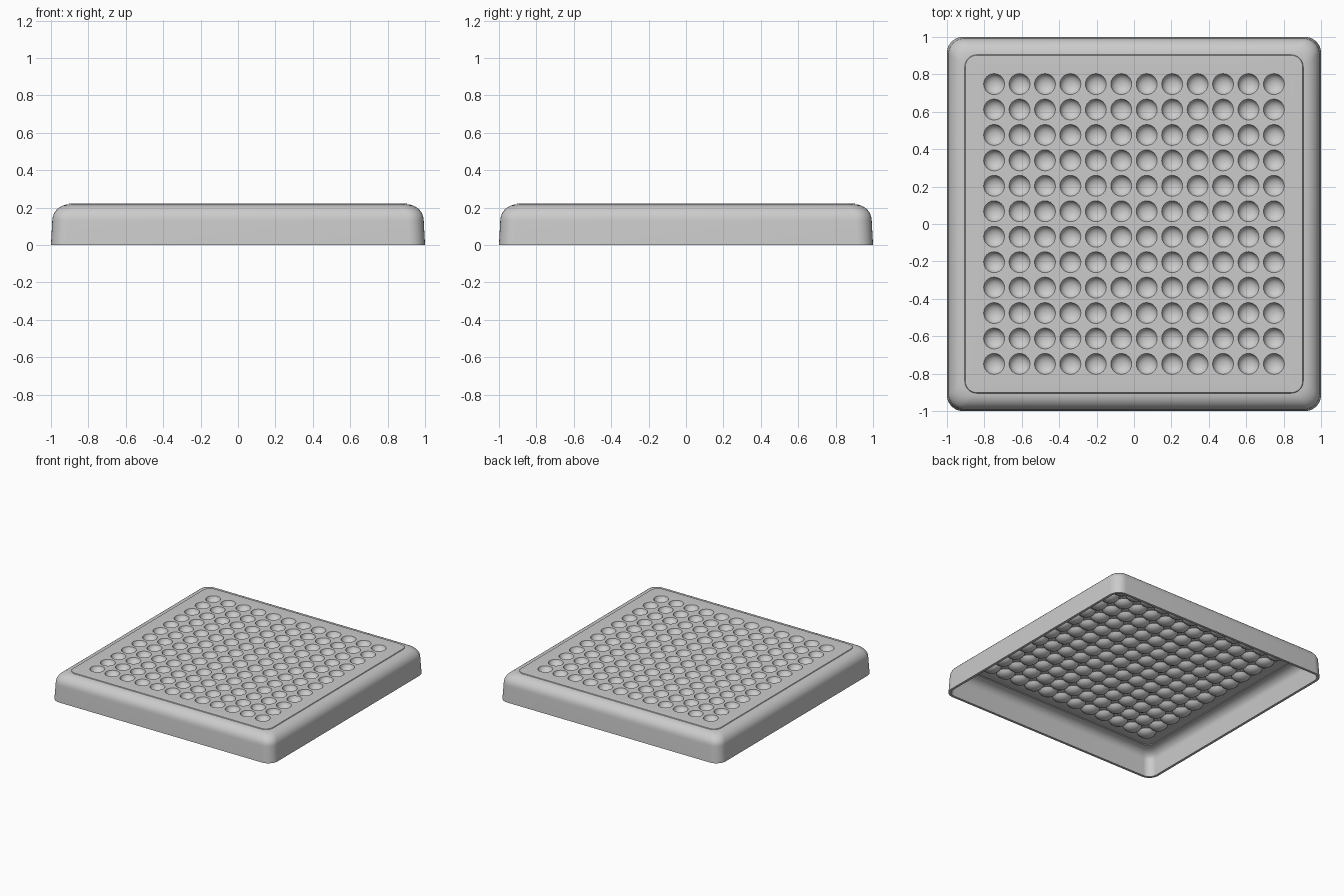
import bpy, bmesh, math

if "Cube" in bpy.data.objects:
    bpy.data.objects.remove(bpy.data.objects["Cube"])

TOP = 0.223
N, PITCH, SEG = 12, 0.136, 24
CORNER = 8
bm = bmesh.new()


def rounded_loop(half, z, r):
    """Ring of vertices around a rounded square."""
    vs = []
    for q in range(4):
        base = q * math.pi / 2
        sx, sy = [(1, 1), (-1, 1), (-1, -1), (1, -1)][q]
        for i in range(CORNER + 1):
            a = base + i / CORNER * math.pi / 2
            vs.append(bm.verts.new((sx * (half - r) + r * math.cos(a),
                                    sy * (half - r) + r * math.sin(a), z)))
    return vs


def bridge(a, b):
    n = len(a)
    for i in range(n):
        j = (i + 1) % n
        bm.faces.new((a[i], a[j], b[j], b[i]))


# outer wall, rounded shoulder and the small raised step around the panel
profile = [(1.0, 0.0, 0.085), (0.993, 0.13, 0.085)]
for k in range(1, 9):
    a = k / 8 * math.pi / 2
    profile.append((0.905 + 0.088 * math.cos(a), 0.13 + 0.087 * math.sin(a),
                    0.085 - 0.02 * k / 8))
profile += [(0.902, TOP - 0.001, 0.062), (0.885, TOP, 0.055)]
loops = [rounded_loop(*p) for p in profile]
for a, b in zip(loops, loops[1:]):
    bridge(a, b)

# grid of square cells, each with a round dimple
dimple = [(0.056, 0), (0.052, -0.011), (0.045, -0.021), (0.035, -0.029),
          (0.02, -0.035)]
cells = []
for ix in range(N):
    for iy in range(N):
        cx, cy = (ix - (N - 1) / 2) * PITCH, (iy - (N - 1) / 2) * PITCH
        angs = [i / SEG * 2 * math.pi for i in range(SEG)]
        rings = []
        sq = []
        for t in angs:
            s = PITCH / 2 / max(abs(math.cos(t)), abs(math.sin(t)))
            sq.append(bm.verts.new((cx + s * math.cos(t), cy + s * math.sin(t), TOP)))
        rings.append(sq)
        for r, d in dimple:
            rings.append([bm.verts.new((cx + r * math.cos(t), cy + r * math.sin(t), TOP + d))
                          for t in angs])
        for a, b in zip(rings, rings[1:]):
            bridge(a, b)
        c = bm.verts.new((cx, cy, TOP - 0.037))
        for i in range(SEG):
            bm.faces.new((rings[-1][i], rings[-1][(i + 1) % SEG], c))
        cells += sq
bmesh.ops.remove_doubles(bm, verts=cells, dist=0.0005)

# flat margin between dimple grid and panel edge
edges = [e for e in bm.edges if e.is_boundary and e.verts[0].co.z > 0.1]
bmesh.ops.bridge_loops(bm, edges=edges)

bmesh.ops.recalc_face_normals(bm, faces=bm.faces)
bm.normal_update()
if sum(f.normal.z * f.calc_area() for f in bm.faces) < 0:
    bmesh.ops.reverse_faces(bm, faces=bm.faces)

me = bpy.data.meshes.new("dimpled_cover")
bm.to_mesh(me)
bm.free()
cover = bpy.data.objects.new("dimpled_cover", me)
bpy.context.collection.objects.link(cover)
bpy.context.view_layer.objects.active = cover
cover.select_set(True)

# thin hollow shell, open underneath
sol = cover.modifiers.new("shell", 'SOLIDIFY')
sol.thickness = 0.02
sol.offset = -1
bpy.ops.object.modifier_apply(modifier="shell")
for v in me.vertices:
    if v.co.z < 0.01:
        v.co.z = 0
bpy.ops.object.shade_smooth_by_angle(angle=math.radians(30))
